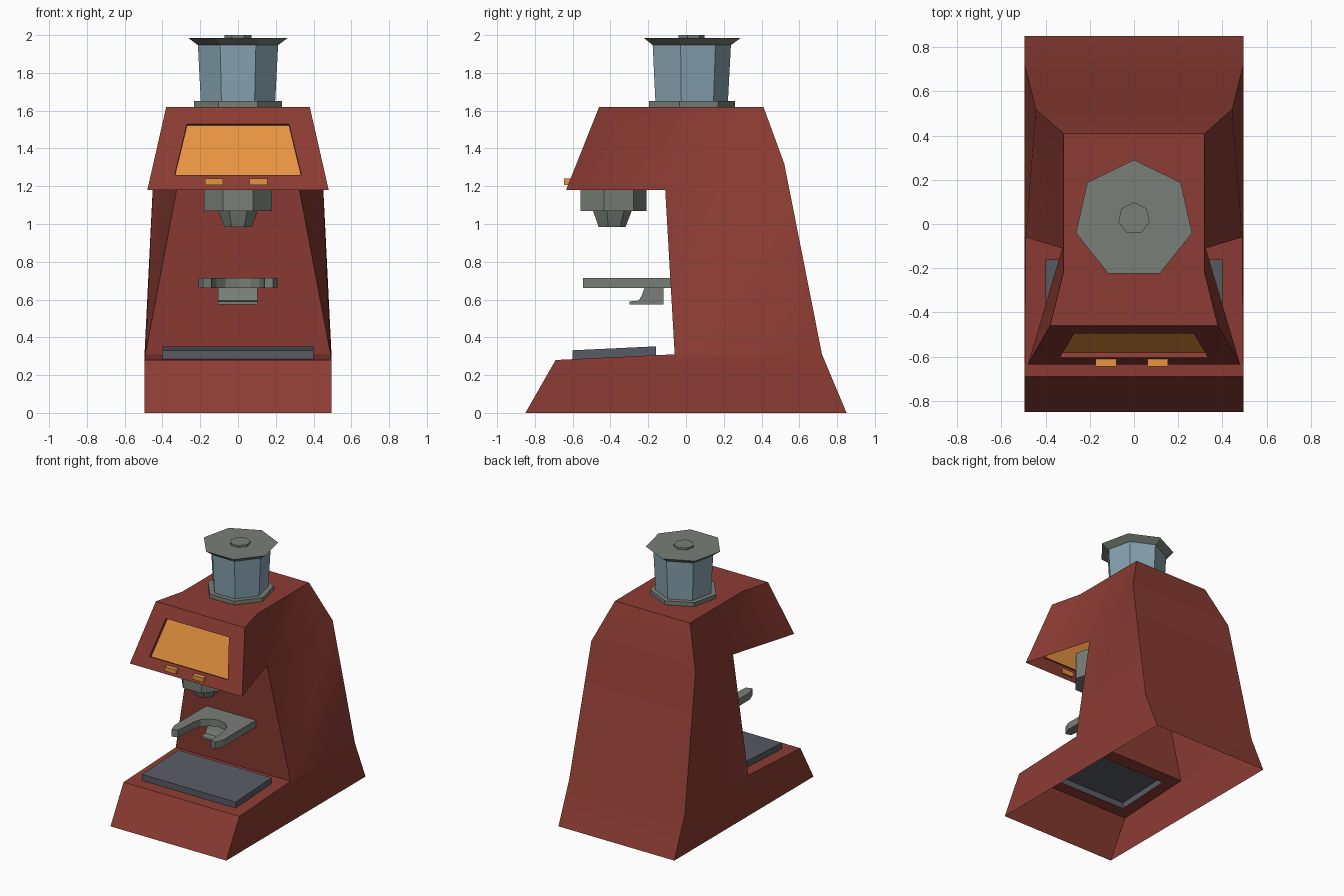
import bpy, bmesh, math
from mathutils import Vector

if "Cube" in bpy.data.objects:
    bpy.data.objects.remove(bpy.data.objects["Cube"])


def material(name, rgb):
    m = bpy.data.materials.new(name)
    m.diffuse_color = (*rgb, 1)
    m.use_nodes = True
    m.node_tree.nodes["Principled BSDF"].inputs["Base Color"].default_value = m.diffuse_color
    return m


RED = material("red_enamel", (0.262, 0.045, 0.033))
ORANGE = material("orange_panel", (0.831, 0.305, 0.054))
GREY = material("grey_metal", (0.188, 0.212, 0.184))
BLUE = material("blue_glass", (0.242, 0.366, 0.440))
SLATE = material("slate_tray", (0.098, 0.105, 0.127))


def build(name, polys, mat, smooth=False):
    """Mesh object from a list of polygons given as point lists."""
    bm = bmesh.new()
    for p in polys:
        bm.faces.new([bm.verts.new(v) for v in p])
    bmesh.ops.remove_doubles(bm, verts=bm.verts, dist=0.0005)
    bmesh.ops.recalc_face_normals(bm, faces=bm.faces)
    me = bpy.data.meshes.new(name)
    bm.to_mesh(me)
    bm.free()
    me.materials.append(mat)
    ob = bpy.data.objects.new(name, me)
    bpy.context.collection.objects.link(ob)
    if smooth:
        bpy.ops.object.select_all(action='DESELECT')
        bpy.context.view_layer.objects.active = ob
        ob.select_set(True)
        bpy.ops.object.shade_smooth_by_angle(angle=math.radians(30))
    return ob


def bridge(a, b):
    n = len(a)
    return [[a[i], a[(i + 1) % n], b[(i + 1) % n], b[i]] for i in range(n)]


def prism(name, loop, offset, mat):
    """Extrude a closed loop of points by an offset."""
    top = [tuple(Vector(p) + Vector(offset)) for p in loop]
    return build(name, [loop, top] + bridge(loop, top), mat)


def box(name, x0, x1, y0, y1, z0, z1, mat):
    return prism(name, [(x0, y0, z0), (x1, y0, z0), (x1, y1, z0), (x0, y1, z0)],
                 (0, 0, z1 - z0), mat)


def turned(name, cy, rings, mat, sides=7):
    """Seven-sided stack of (radius, z) rings with a corner facing the back."""
    loops = [[(r * math.cos(math.pi / 2 + math.tau * i / sides),
               cy + r * math.sin(math.pi / 2 + math.tau * i / sides), z)
              for i in range(sides)] for r, z in rings]
    polys = [loops[0], loops[-1]]
    for a, b in zip(loops, loops[1:]):
        polys += bridge(a, b)
    return build(name, polys, mat)


# Body shell: outline of the right side, mirrored to the left
P = {
    'A': (0.495, -0.85, 0), 'B': (0.495, -0.69, 0.28), 'C': (0.49, -0.06, 0.31),
    'D': (0.325, -0.11, 1.18), 'E': (0.48, -0.635, 1.18), 'F': (0.38, -0.46, 1.62),
    'G': (0.32, -0.22, 1.62), 'H': (0.32, 0.41, 1.62), 'I': (0.445, 0.52, 1.32),
    'J': (0.495, 0.72, 0.31), 'K': (0.495, 0.85, 0),
}


def flip(p):
    return (-p[0], p[1], p[2])


def span(a, b):
    return [P[a], P[b], flip(P[b]), flip(P[a])]


def on_line(a, b, x, y=None, z=None):
    """Point at width x on the panel that runs from a to b."""
    a, b = P[a], P[b]
    t = (y - a[1]) / (b[1] - a[1]) if z is None else (z - a[2]) / (b[2] - a[2])
    return (x, a[1] + t * (b[1] - a[1]), a[2] + t * (b[2] - a[2]))


def opening(lo, hi):
    return [lo, hi, flip(hi), flip(lo)]


shell = [span(*s) for s in ("AB", "CD", "HI", "IJ", "JK")]
shell.append([P[k] for k in "FGH"] + [flip(P[k]) for k in "HGF"])
for side in ("ABJK", "BCJ", "CDI", "CIJ", "DGH", "DHI", "DEFG"):
    shell += [[P[k] for k in side], [flip(P[k]) for k in side]]

# Openings for the tray (base top) and the screen (head front)
tray_low = opening(on_line('B', 'C', 0.40, y=-0.60), on_line('B', 'C', 0.40, y=-0.16))
screen_rim = opening(on_line('E', 'F', 0.335, z=1.26), on_line('E', 'F', 0.27, z=1.53))
screen_in = [(x, y + 0.022, z - 0.009) for x, y, z in screen_rim]
shell += bridge(span('B', 'C'), tray_low)
shell += bridge(span('E', 'F'), screen_rim)
shell += bridge(screen_rim, screen_in)
build("body_shell", shell, RED, smooth=True)
build("screen", [screen_in], ORANGE)

# Drip tray, raised out of its opening and open below
tray_top = [(x, y, z + 0.047) for x, y, z in tray_low]
build("drip_tray", [tray_top] + bridge(tray_low, tray_top), SLATE)

# Two buttons under the screen
for name, x in (("left_button", -0.175), ("right_button", 0.06)):
    box(name, x, x + 0.095, -0.645, -0.61, 1.207, 1.24, ORANGE)

# Hopper on top
turned("hopper_collar", 0.02, [(0.24, 1.62), (0.24, 1.65)], GREY)
turned("hopper_glass", 0.02, [(0.202, 1.65), (0.218, 1.95)], BLUE)
turned("hopper_lid", 0.02, [(0.215, 1.945), (0.27, 1.985)], GREY)
turned("lid_knob", 0.025, [(0.073, 1.985), (0.073, 2.0)], GREY)

# Outlet under the head
turned("outlet_collar", -0.393, [(0.184, 1.07), (0.184, 1.28)], GREY)
turned("outlet_spout", -0.395, [(0.075, 0.985), (0.108, 1.07)], GREY)

# Fork: U-shaped plate, open to the front
half = [(0.21, -0.08), (0.21, -0.48), (0.185, -0.545), (0.14, -0.53)]
arc = [(0.13 * math.cos(math.pi * i / 6), -0.36 + 0.13 * math.sin(math.pi * i / 6))
       for i in range(7)]
outline = half + arc + [(-x, y) for x, y in reversed(half)]
prism("fork", [(x, y, 0.66) for x, y in outline], (0, 0, 0.055), GREY)

# Hooked rest below the fork
hook = [(-0.12, 0.66), (-0.22, 0.66), (-0.235, 0.62), (-0.25, 0.595),
        (-0.30, 0.59), (-0.30, 0.575), (-0.12, 0.575)]
prism("fork_rest", [(-0.105, y, z) for y, z in hook], (0.207, 0, 0), GREY)
